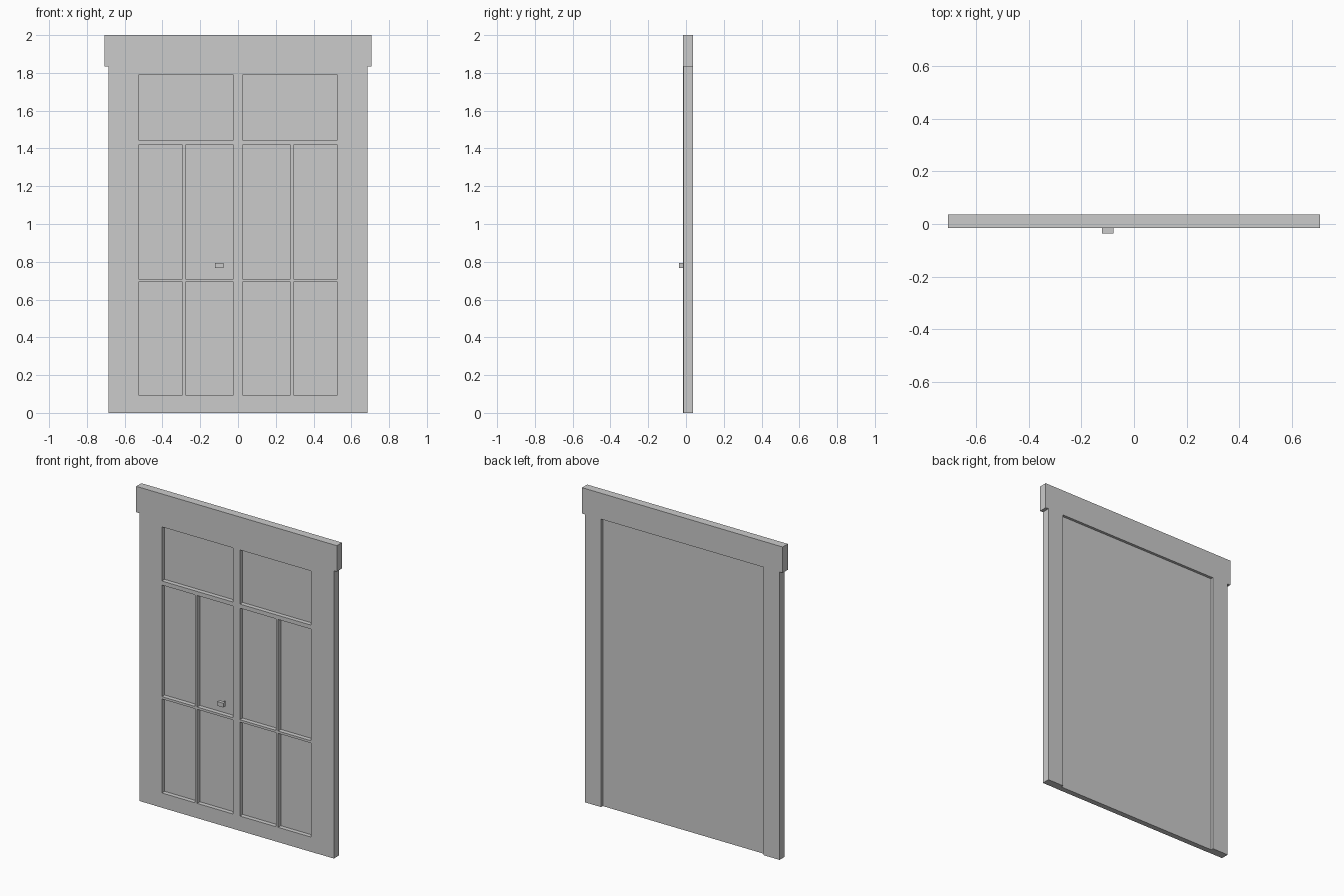
import bpy, bmesh
from mathutils import Vector

if "Cube" in bpy.data.objects:
    bpy.data.objects.remove(bpy.data.objects["Cube"])


def boxes(name, spans):
    """One mesh object made of axis-aligned boxes given as (x0, x1, y0, y1, z0, z1)."""
    bm = bmesh.new()
    for x0, x1, y0, y1, z0, z1 in spans:
        verts = bmesh.ops.create_cube(bm, size=1)["verts"]
        size = Vector((x1 - x0, y1 - y0, z1 - z0))
        mid = Vector((x0 + x1, y0 + y1, z0 + z1)) / 2
        for v in verts:
            v.co = v.co * size + mid
    mesh = bpy.data.meshes.new(name)
    bm.to_mesh(mesh)
    bm.free()
    obj = bpy.data.objects.new(name, mesh)
    bpy.context.collection.objects.link(obj)
    return obj


FRONT, BACK = -0.015, 0.037      # faces of the frame
PANEL, DOOR_BACK = 0.013, 0.02   # sunken panel face, door back face
JAMB_IN, JAMB_OUT, LINTEL_Z = 0.573, 0.686, 1.835

# Frame: lintel and two jambs
boxes("lintel", [(-0.707, 0.707, FRONT, BACK, LINTEL_Z, 2.0)])
for side, s in (("left", -1), ("right", 1)):
    x0, x1 = sorted((s * JAMB_IN, s * JAMB_OUT))
    boxes(side + "_jamb", [(x0, x1, FRONT + 0.001, BACK, 0, LINTEL_Z)])

# Door slab with sunken panels: one wide row on top, two split rows below
door = boxes("door", [(-JAMB_IN, JAMB_IN, FRONT, DOOR_BACK, 0, LINTEL_Z)])
wide = [(0.024, 0.526)]
split = [(0.024, 0.277), (0.293, 0.526)]
rows = [(1.445, 1.79, wide), (0.708, 1.419, split), (0.094, 0.693, split)]
cuts = []
for z0, z1, columns in rows:
    for a, b in columns:
        cuts += [(a, b, -0.1, PANEL, z0, z1), (-b, -a, -0.1, PANEL, z0, z1)]
cutter = boxes("panel_cutter", cuts)
cutter.hide_render = True

mod = door.modifiers.new("panels", "BOOLEAN")
mod.operation = "DIFFERENCE"
mod.solver = "EXACT"
mod.object = cutter
bpy.context.view_layer.objects.active = door
bpy.ops.object.modifier_apply(modifier=mod.name)
bpy.data.objects.remove(cutter)

# Handle block and its thin stem reaching the sunken panel
boxes("handle", [(-0.121, -0.078, -0.037, FRONT, 0.767, 0.794)])
boxes("handle_stem", [(-0.103, -0.096, FRONT, PANEL, 0.777, 0.784)])
